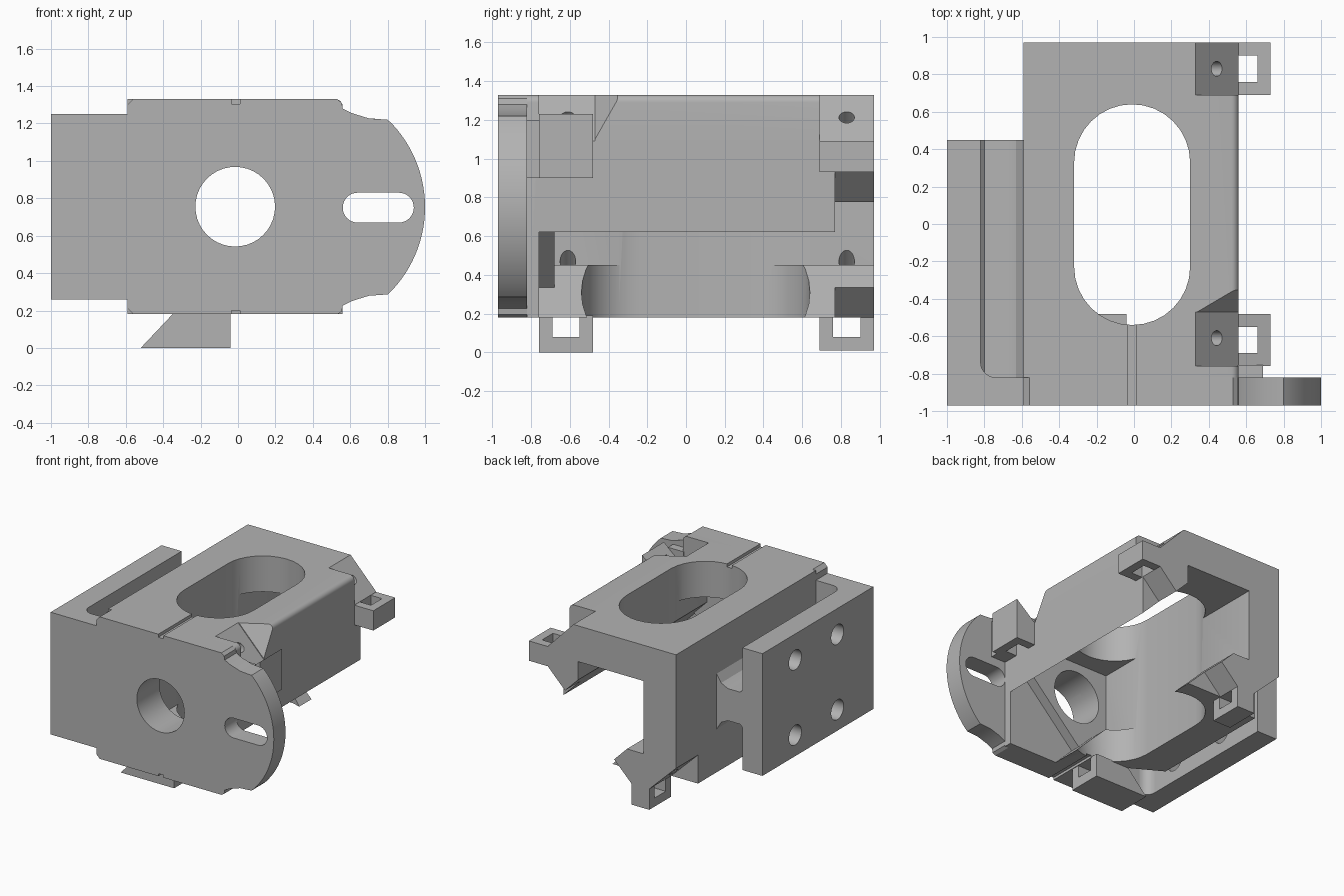
import bpy, bmesh, math
from mathutils import Matrix, Vector

old = bpy.data.objects.get("Cube")
if old:
    bpy.data.objects.remove(old, do_unlink=True)

CX, CZ = -0.015, 0.755      # axis of the square tube

grey = bpy.data.materials.new("machined grey")
grey.use_nodes = True
grey.diffuse_color = (0.45, 0.45, 0.45, 1)
grey.node_tree.nodes["Principled BSDF"].inputs["Base Color"].default_value = (0.45, 0.45, 0.45, 1)


def add(name, bm):
    bmesh.ops.recalc_face_normals(bm, faces=bm.faces[:])
    mesh = bpy.data.meshes.new(name)
    bm.to_mesh(mesh)
    bm.free()
    obj = bpy.data.objects.new(name, mesh)
    bpy.context.collection.objects.link(obj)
    return obj


def prism(name, pts, a, b, axis="y"):
    place = {"x": lambda u, v, t: (t, u, v), "y": lambda u, v, t: (u, t, v),
             "z": lambda u, v, t: (u, v, t)}[axis]
    bm = bmesh.new()
    lo = [bm.verts.new(place(u, v, a)) for u, v in pts]
    hi = [bm.verts.new(place(u, v, b)) for u, v in pts]
    bm.faces.new(lo)
    bm.faces.new(hi)
    for i in range(len(pts)):
        j = (i + 1) % len(pts)
        bm.faces.new((lo[i], lo[j], hi[j], hi[i]))
    return add(name, bm)


def hull(name, pts):
    bm = bmesh.new()
    for p in pts:
        bm.verts.new(p)
    bmesh.ops.convex_hull(bm, input=bm.verts[:])
    return add(name, bm)


def rod(name, centre, direction, radius, length):
    bm = bmesh.new()
    turn = Vector(direction).to_track_quat("Z", "Y").to_matrix().to_4x4()
    bmesh.ops.create_cone(bm, cap_ends=True, segments=40, radius1=radius, radius2=radius,
                          depth=length, matrix=Matrix.Translation(centre) @ turn)
    return add(name, bm)


def rect(u0, u1, v0, v1):
    return [(u0, v0), (u1, v0), (u1, v1), (u0, v1)]


def arc(u, v, r, start, end, n=16):
    return [(u + r * math.cos(math.radians(start + (end - start) * i / n)),
             v + r * math.sin(math.radians(start + (end - start) * i / n))) for i in range(n + 1)]


def flip(pts):
    """Mirror an x-z profile across the tube's diagonal."""
    return [(CX - (z - CZ), CZ - (x - CX)) for x, z in pts]


def from_axis(pts):
    return [(CX + x, CZ + z) for x, z in pts]


def cut(obj, *cutters):
    bpy.context.view_layer.objects.active = obj
    for cutter in cutters:
        mod = obj.modifiers.new("cut", "BOOLEAN")
        mod.operation = "DIFFERENCE"
        mod.solver = "EXACT"
        mod.object = cutter
        bpy.ops.object.modifier_apply(modifier=mod.name)
        bpy.data.objects.remove(cutter, do_unlink=True)


# Square tube behind the front plate
tube = prism("tube_body", [(-0.59, 0.18), (0.56, 0.18)] + arc(0.52, 1.29, 0.04, 0, 90, 6)
             + [(-0.59, 1.33)], -0.82, 0.97)
cut(tube, prism("cavity", rect(-0.30, 0.29, 0.45, 1.04), -0.68, 1.2))


# Diagonal channel opening toward the lower +x corner
def channel(near, far, width):
    return from_axis([(width + near, width - near), (width + far, width - far),
                      (far - width, -far - width), (near - width, -near - width)])


cut(tube,
    prism("channel_long", channel(0, 0.95, 0.22), -0.68, 1.2),
    prism("channel_front", channel(0.2, 0.95, 0.22), -0.76, -0.6),
    prism("rear_trim", channel(0.2, 0.95, 0.9), 0.77, 1.2))

# Long oval opening through top and bottom, round bore through the front
oval = arc(-0.01, 0.33, 0.31, 0, 180) + arc(-0.01, -0.23, 0.31, 180, 360)
cut(tube, prism("oval_cut", oval, -0.2, 1.6, "z"),
    rod("bore", (CX, -0.8, CZ), (0, 1, 0), 0.213, 0.6))

# Chamfered spring seats with a diagonal pin hole, on two opposite corners
seat = [(0.32, 1.34), (0.6, 1.34), (0.6, 1.05)]
for back, front in ((-0.76, -0.47), (0.69, 1.0)):
    mid = -0.61 if back < 0 else 0.83
    for profile, way in ((seat, 1), (flip(seat), -1)):
        cut(tube, prism("seat_cut", profile, back, front))
        hole = (CX + way * 0.46, mid, CZ + way * 0.46)
        cut(tube, rod("pin_hole", hole, (1, 0, 1), 0.04, 0.9 if way < 0 else 0.5))
for profile in (seat, flip(seat)):
    corner = [profile[0], profile[1], profile[2]]
    points = [(x, -0.475, z) for x, z in corner]
    points.append((corner[1][0], -0.31, corner[1][1]))
    cut(tube, hull("seat_run_out", points))

# Centre score lines on top and bottom
cut(tube, prism("score_top", rect(-0.035, 0.01, 1.305, 1.4), -0.9, -0.4),
    prism("score_bottom", rect(-0.035, 0.01, 0.1, 0.2), -0.9, -0.4))

# Front plate with rounded flange
upper = ([(0.56, 1.28), (0.61, 1.255), (0.70, 1.227), (0.80, 1.22)])
angle = math.degrees(math.atan2(0.467, 0.45))
lower = [(x, 2 * 0.753 - z) for x, z in upper]
outline = ([(-1, 0.26), (-0.59, 0.26), (-0.59, 0.21), (-0.56, 0.18), (0.53, 0.18), (0.555, 0.195)]
           + lower + arc(0.35, 0.753, 0.65, -angle, angle, 28)[1:-1] + upper[::-1]
           + [(0.555, 1.31), (0.53, 1.33), (-0.56, 1.33), (-0.59, 1.30), (-0.59, 1.25), (-1, 1.25)])
plate = prism("front_plate", outline, -0.97, -0.82)
flange_slot = arc(0.86, 0.75, 0.08, -90, 90) + arc(0.64, 0.75, 0.08, 90, 270)
cut(plate, rod("bore", (CX, -0.9, CZ), (0, 1, 0), 0.213, 0.6),
    prism("flange_slot_cut", flange_slot, -1.1, -0.7),
    prism("score_top", rect(-0.035, 0.01, 1.305, 1.4), -1.1, -0.7),
    prism("score_bottom", rect(-0.035, 0.01, 0.1, 0.2), -1.1, -0.7))

# Side clamp: slab with four bolt holes, joined by a flared web
slab = prism("side_slab", rect(-1, -0.82, 0.26, 1.25), -0.82, 0.45)
for y in (-0.51, 0.03):
    for z in (0.43, 1.04):
        cut(slab, rod("bolt_hole", (-0.9, y, z), (1, 0, 0), 0.08, 0.5))
half = [(-0.83, 0.16), (-0.80, 0.13), (-0.69, 0.13), (-0.63, 0.16), (-0.58, 0.24)]
web = prism("side_web", [(x, CZ + d) for x, d in half] + [(x, CZ - d) for x, d in half[::-1]],
            -0.82, 0.45)
fillet = prism("groove_end", [(-0.82, -0.82), (-0.74, -0.82)] + arc(-0.74, -0.74, 0.08, -90, -180, 6)[1:],
               0.26, 1.25, "z")

# Spring lugs: window loops standing off the two open sides
front_top = [(0.55, 0.90), (0.73, 0.90), (0.73, 1.23), (0.56, 1.09), (0.55, 1.09)]
front_low = [(-0.52, 0.0), (-0.04, 0.0), (-0.04, 0.19), (-0.35, 0.19), (-0.35, 0.18)]
rear_top = rect(0.55, 0.73, 0.93, 1.09)
window = rect(0.56, 0.66, 0.4, 1.5)
for name, profile, hole, y in (
        ("front_upper_lug", front_top, window, -0.76),
        ("front_lower_lug", front_low, flip(window), -0.76),
        ("rear_upper_lug", rear_top, window, 0.69),
        ("rear_lower_lug", flip(rear_top), flip(window), 0.69)):
    lug = prism(name, profile, y, y + 0.28)
    cut(lug, prism("lug_window", hole, y + 0.07, y + 0.21))
prism("flange_rib", rect(0.55, 0.69, 0.90, 1.2), -0.83, -0.755)

# One finish on every part, smooth only over the curves
for obj in bpy.context.collection.objects:
    if obj.type == "MESH":
        obj.data.materials.clear()
        obj.data.materials.append(grey)
        bpy.ops.object.select_all(action="DESELECT")
        obj.select_set(True)
        bpy.context.view_layer.objects.active = obj
        bpy.ops.object.shade_smooth_by_angle(angle=math.radians(30))
